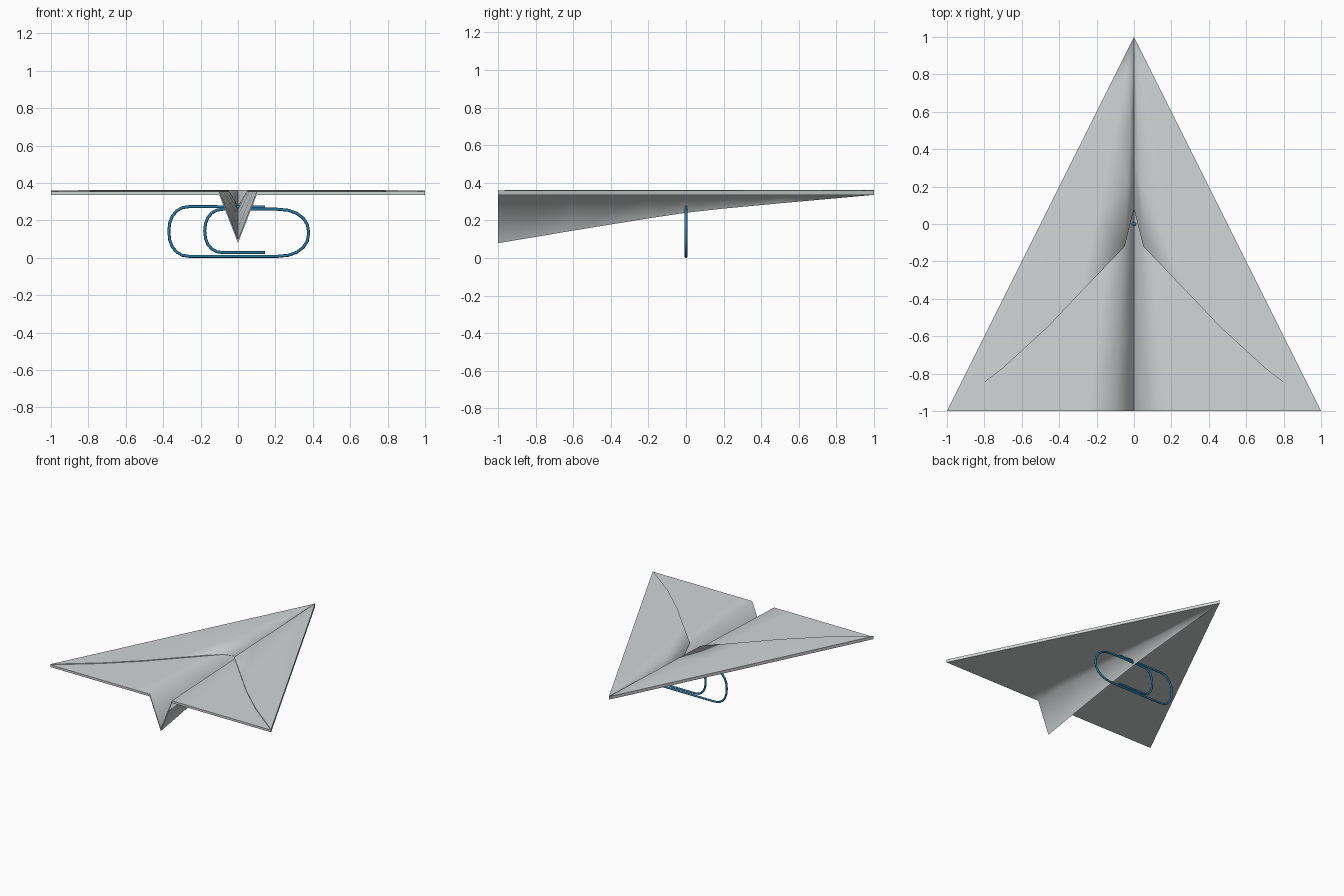
import bpy, bmesh, math
from mathutils import Vector

if "Cube" in bpy.data.objects:
    bpy.data.objects.remove(bpy.data.objects["Cube"])


def material(name, rgb):
    m = bpy.data.materials.new(name)
    m.diffuse_color = (*rgb, 1)
    m.use_nodes = True
    m.node_tree.nodes["Principled BSDF"].inputs["Base Color"].default_value = m.diffuse_color
    return m


paper = material("paper_grey", (0.64, 0.67, 0.67))
blue = material("wire_blue", (0.025, 0.2, 0.38))

Z0, SHEET = 0.336, 0.018
KEEL = [(-1, 0.257), (-0.6, 0.19), (-0.2, 0.125), (0, 0.095),
        (0.2, 0.073), (0.5, 0.045), (1, 0.0)]


def keel_depth(y):
    for (a, da), (b, db) in zip(KEEL, KEEL[1:]):
        if y <= b:
            return da + (db - da) * (y - a) / (b - a)
    return 0.0


def sheet(name, rows, thick):
    """Grid of points thickened upwards into a thin slab."""
    bm = bmesh.new()
    vs = [[bm.verts.new(p) for p in r] for r in rows]
    for r, q in zip(vs, vs[1:]):
        for i in range(len(r) - 1):
            bm.faces.new((r[i], r[i + 1], q[i + 1], q[i]))
    bmesh.ops.remove_doubles(bm, verts=bm.verts[:], dist=1e-4)
    ext = bmesh.ops.extrude_face_region(bm, geom=bm.faces[:], use_keep_orig=True)
    top = [g for g in ext["geom"] if isinstance(g, bmesh.types.BMVert)]
    bmesh.ops.translate(bm, verts=top, vec=(0, 0, thick))
    bmesh.ops.recalc_face_normals(bm, faces=bm.faces[:])
    me = bpy.data.meshes.new(name)
    bm.to_mesh(me)
    bm.free()
    me.materials.append(paper)
    ob = bpy.data.objects.new(name, me)
    bpy.context.collection.objects.link(ob)
    bpy.ops.object.select_all(action='DESELECT')
    ob.select_set(True)
    bpy.context.view_layer.objects.active = ob
    bpy.ops.object.shade_smooth_by_angle(angle=math.radians(75))
    return ob


# Main folded sheet: flat wings with a V-shaped keel growing to the back
ratios = [-0.5, -0.12, -0.05, 0, 0.05, 0.12, 0.5]
rows = []
for y, d in KEEL:
    rows.append([(r * (1 - y), y, Z0 - (d if r == 0 else 0)) for r in ratios])
sheet("wing_sheet", rows, SHEET)

# Folded-over flap on top: fans out from the nose to its ragged back edge
half = [(0.05, -0.12), (0.28, -0.36), (0.46, -0.55), (0.7, -0.77), (1, -1)]
edge = [(-x, y) for x, y in reversed(half)] + [(0, 0.08)] + half
nose = Vector((0, 1))
rows = []
for t in (0, 0.15, 0.4, 0.7, 1):
    row = []
    for x, y in edge:
        p = nose.lerp(Vector((x, y)), t)
        z = Z0 + SHEET
        if x == 0:
            z += 0.003 - keel_depth(p.y)
        elif abs(x) < 1:
            z += 0.003 * min(1, 4 * t)
        row.append((p.x, p.y, z))
    rows.append(row)
sheet("top_flap", rows, 0.006)


# Paper clip: one bent wire standing across the keel
def arc(cx, cz, rx, rz, a0, a1, n=10):
    out = []
    for i in range(n + 1):
        a = math.radians(a0 + (a1 - a0) * i / n)
        c, s = math.cos(a), math.sin(a)
        # slightly squared ellipse
        out.append((cx + rx * math.copysign(abs(c) ** 0.9, c),
                    cz + rz * math.copysign(abs(s) ** 0.9, s)))
    return out


path = [(0.145, 0.272)]
path += arc(-0.26, 0.141, 0.11, 0.133, 90, 270)
path += arc(0.21, 0.134, 0.168, 0.126, -90, 90)
path += arc(-0.08, 0.144, 0.098, 0.116, 90, 270)
path += [(0.145, 0.028)]

cu = bpy.data.curves.new("paper_clip", 'CURVE')
cu.dimensions = '3D'
cu.bevel_depth = 0.008
cu.bevel_resolution = 2
cu.use_fill_caps = True
sp = cu.splines.new('POLY')
sp.points.add(len(path) - 1)
for pt, (x, z) in zip(sp.points, path):
    pt.co = (x, 0, z, 1)
sp.use_smooth = True
cu.materials.append(blue)
clip = bpy.data.objects.new("paper_clip", cu)
bpy.context.collection.objects.link(clip)
